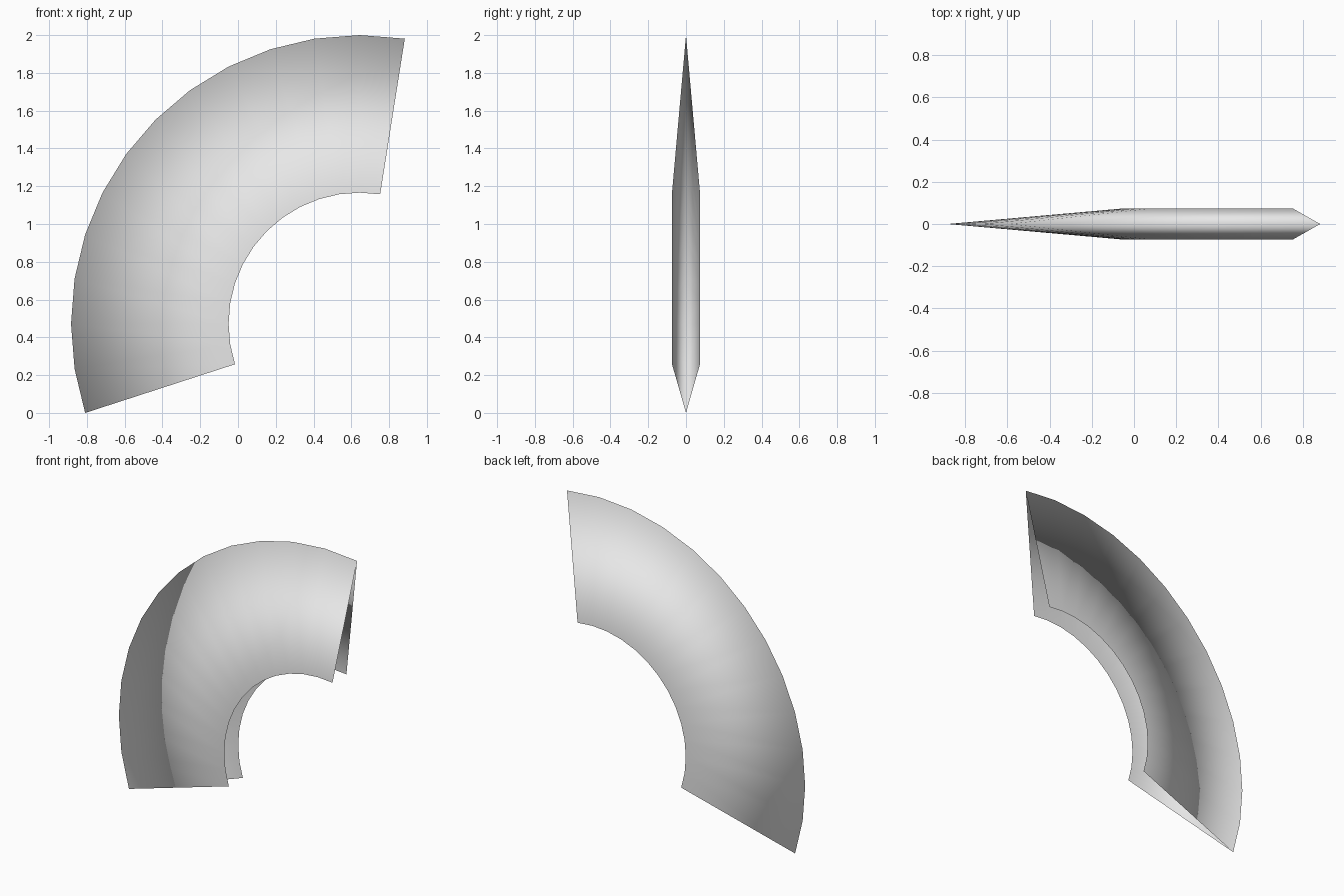
import bpy
import bmesh
from math import cos, sin, radians

cube = bpy.data.objects.get("Cube")
if cube:
    bpy.data.objects.remove(cube, do_unlink=True)

# Arc dimensions
CENTRE_X, CENTRE_Z = 0.644, 0.472
OUTER_R, INNER_R = 1.528, 0.694
HALF_WIDTH = 0.074
START, STEP, SEGMENTS = 81, 9, 13

# Plain grey finish
grey = bpy.data.materials.new("light grey")
grey.use_nodes = True
grey.diffuse_color = (0.8, 0.8, 0.8, 1)
grey.node_tree.nodes["Principled BSDF"].inputs["Base Color"].default_value = (0.8, 0.8, 0.8, 1)

# Open V section: back rim, sharp outer ridge, front rim
section = [(INNER_R, HALF_WIDTH), (OUTER_R, 0), (INNER_R, -HALF_WIDTH)]

# Sweep the section around the arc, leaving the ends and inner side open
bm = bmesh.new()
rings = []
for i in range(SEGMENTS + 1):
    a = radians(START + i * STEP)
    rings.append([bm.verts.new((CENTRE_X + r * cos(a), y, CENTRE_Z + r * sin(a)))
                  for r, y in section])
for a, b in zip(rings, rings[1:]):
    for j in range(len(section) - 1):
        bm.faces.new((a[j], a[j + 1], b[j + 1], b[j]))

# Point the walls outwards
bm.normal_update()
for f in bm.faces:
    if f.normal.y * f.calc_center_median().y < 0:
        f.normal_flip()
    f.smooth = True

mesh = bpy.data.meshes.new("curved_shell")
bm.to_mesh(mesh)
bm.free()
mesh.materials.append(grey)
shell = bpy.data.objects.new("curved_shell", mesh)
bpy.context.collection.objects.link(shell)
